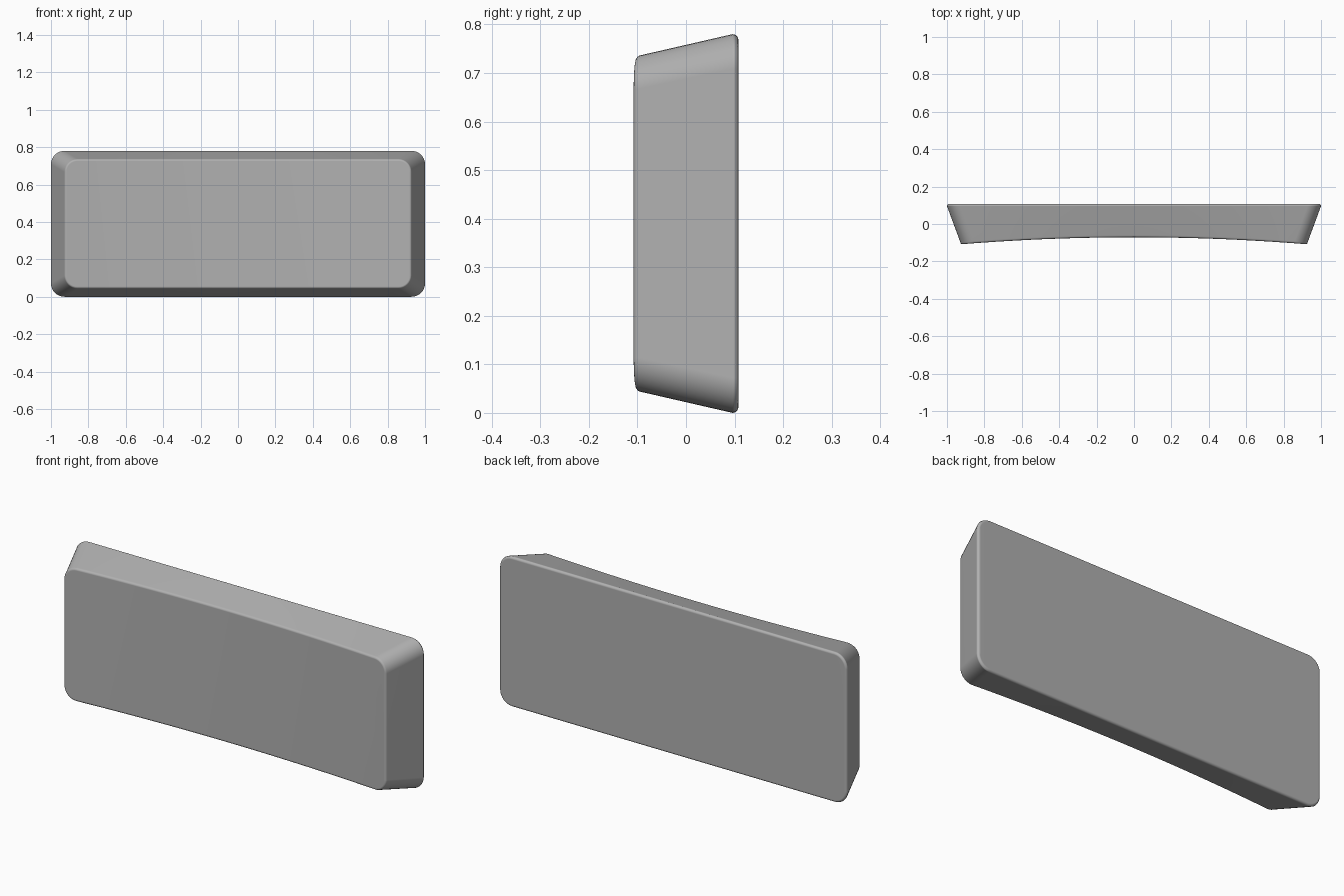
import bpy, bmesh, math

if "Cube" in bpy.data.objects:
    bpy.data.objects.remove(bpy.data.objects["Cube"])

H = 0.78          # overall height
D = 0.108         # half depth
DISH = 0.037      # hollow depth of the curved front
CORNER, EDGE = 8, 28


def outline(dx, dz, r):
    """Rounded rectangle (x, z): lower half left to right, upper half back."""
    hx, hz = 1 - dx, H / 2 - dz
    low = []
    for i in range(CORNER + 1):
        a = math.pi / 2 * i / CORNER
        low.append((-hx + r - r * math.cos(a), -hz + r - r * math.sin(a)))
    for i in range(1, EDGE):
        low.append(((hx - r) * (2 * i / EDGE - 1), -hz))
    low += [(-x, z) for x, z in reversed(low[:CORNER + 1])]
    return low + [(x, -z) for x, z in reversed(low)]


# Rings from back to front: depth y, inset x, inset z, corner radius
R = 0.012
rings = []
for i in range(5):
    a = math.pi / 2 * i / 4
    k = R * (1 - math.sin(a))
    rings.append((D - R * (1 - math.cos(a)), k, k, 0.072 - k))
for i in range(5):
    a = math.pi / 2 * i / 4
    k = R * (1 - math.cos(a))
    rings.append((-D + R * (1 - math.sin(a)), 0.071 + k, 0.043 + k, 0.07 - k))

bm = bmesh.new()
loops = []
for j, (y, dx, dz, r) in enumerate(rings):
    loop = []
    for x, z in outline(dx, dz, r):
        dish = DISH * max(0, 1 - (x / 0.92) ** 2) if j > 4 else 0
        loop.append(bm.verts.new((x, y + dish, z + H / 2)))
    loops.append(loop)

# Side walls and rounded edges
n = len(loops[0])
for a, b in zip(loops, loops[1:]):
    for i in range(n):
        k = (i + 1) % n
        bm.faces.new((a[i], a[k], b[k], b[i]))

# Flat back and dished front, as vertical strips
for loop in (loops[0], loops[-1]):
    for i in range(n // 2 - 1):
        bm.faces.new((loop[i], loop[i + 1], loop[n - 2 - i], loop[n - 1 - i]))
bmesh.ops.recalc_face_normals(bm, faces=bm.faces)

mesh = bpy.data.meshes.new("dished_key_cap")
bm.to_mesh(mesh)
bm.free()
cap = bpy.data.objects.new("dished_key_cap", mesh)
bpy.context.collection.objects.link(cap)
bpy.context.view_layer.objects.active = cap
cap.select_set(True)
bpy.ops.object.shade_smooth_by_angle(angle=math.radians(40))
weighted = cap.modifiers.new("weighted_normals", 'WEIGHTED_NORMAL')
weighted.keep_sharp = True

# Darker grey plastic
grey = bpy.data.materials.new("dark_grey")
grey.diffuse_color = (0.44, 0.44, 0.44, 1)
grey.use_nodes = True
grey.node_tree.nodes["Principled BSDF"].inputs["Base Color"].default_value = grey.diffuse_color
mesh.materials.append(grey)
